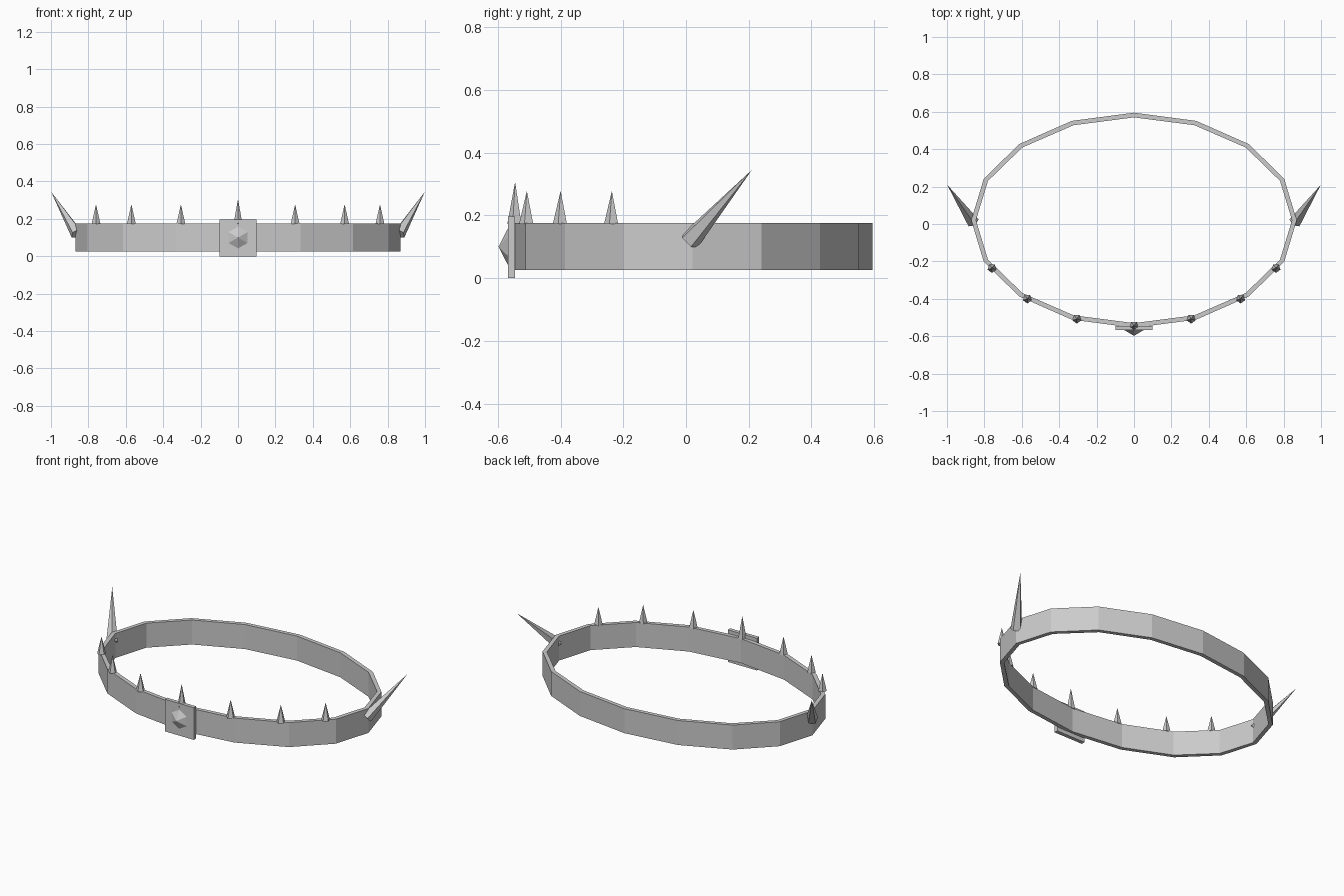
import bpy, bmesh, math
from mathutils import Vector

if "Cube" in bpy.data.objects:
    bpy.data.objects.remove(bpy.data.objects["Cube"])


def add_object(name, bm):
    bmesh.ops.recalc_face_normals(bm, faces=bm.faces)
    mesh = bpy.data.meshes.new(name)
    bm.to_mesh(mesh)
    bm.free()
    obj = bpy.data.objects.new(name, mesh)
    bpy.context.collection.objects.link(obj)
    return obj


def cone(name, base, tip, radius, sides, turn=0.0):
    """Pointed cone from the base centre to the tip."""
    base, tip = Vector(base), Vector(tip)
    axis = tip - base
    up = Vector((0, 0, 1)) if abs(axis.normalized().z) < 0.99 else Vector((0, -1, 0))
    u = (up - axis.normalized() * up.dot(axis.normalized())).normalized()
    v = axis.normalized().cross(u)
    bm = bmesh.new()
    ring = []
    for i in range(sides):
        a = math.tau * i / sides + turn
        ring.append(bm.verts.new(base + (u * math.cos(a) + v * math.sin(a)) * radius))
    top = bm.verts.new(tip)
    bm.faces.new(ring)
    for i in range(sides):
        bm.faces.new((ring[i], ring[(i + 1) % sides], top))
    return add_object(name, bm)


# Oval band: 16 flat sides, rectangular section
CY, SIDES = 0.02, 16
section = [(0.87, 0.575, 0.025), (0.87, 0.575, 0.175),
           (0.845, 0.55, 0.175), (0.845, 0.55, 0.025)]
bm = bmesh.new()
rings = []
for i in range(SIDES):
    a = math.tau * i / SIDES
    rings.append([bm.verts.new((rx * math.cos(a), CY + ry * math.sin(a), z))
                  for rx, ry, z in section])
for i in range(SIDES):
    p, q = rings[i], rings[(i + 1) % SIDES]
    for j in range(4):
        k = (j + 1) % 4
        bm.faces.new((p[j], q[j], q[k], p[k]))
add_object("band", bm)

# Square front plate
bm = bmesh.new()
bmesh.ops.create_cube(bm, size=1)
for v in bm.verts:
    v.co = Vector((v.co.x * 0.197, v.co.y * 0.023 - 0.5565, v.co.z * 0.197 + 0.0985))
add_object("front_plate", bm)

# Faceted stud on the plate
cone("stud", (0, -0.565, 0.1), (0, -0.598, 0.1), 0.064, 6)

# Row of small spikes along the front rim, the middle one raised
for i in range(-3, 4):
    a = math.radians(21 * i)
    x, y = 0.852 * math.sin(a), CY - 0.565 * math.cos(a)
    base, tip = (0.172, 0.278) if i else (0.172, 0.307)
    cone("rim_spike", (x, y, base), (x, y, tip), 0.025, 5)

# Large swept-back side spikes
for s in (-1, 1):
    cone("side_spike", (s * 0.862, 0.012, 0.12), (s * 0.999, 0.21, 0.345), 0.034, 5)
